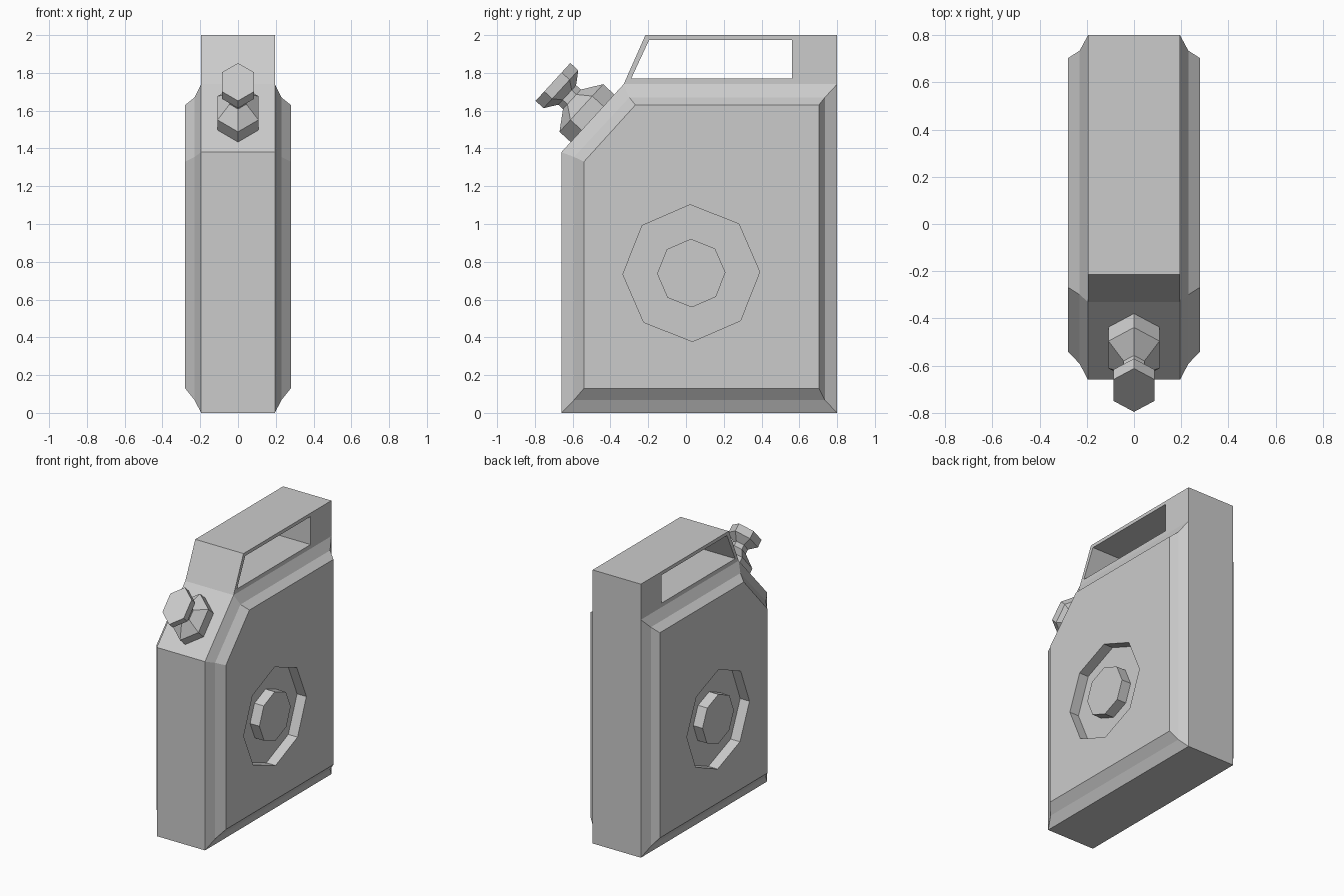
import bpy, bmesh, math
from mathutils import Vector

if "Cube" in bpy.data.objects:
    bpy.data.objects.remove(bpy.data.objects["Cube"])


def finish(bm, name):
    bmesh.ops.recalc_face_normals(bm, faces=bm.faces)
    mesh = bpy.data.meshes.new(name)
    bm.to_mesh(mesh)
    bm.free()
    obj = bpy.data.objects.new(name, mesh)
    bpy.context.collection.objects.link(obj)
    return obj


def ring(bm, pts, x):
    """Verts of a closed y-z outline at the given x."""
    return [bm.verts.new((x, y, z)) for y, z in pts]


def loop_edges(bm, loop):
    return [bm.edges.get(pair) or bm.edges.new(pair)
            for pair in zip(loop, loop[1:] + loop[:1])]


def bridge(bm, a, b):
    n = len(a)
    for i in range(n):
        j = (i + 1) % n
        bm.faces.new((a[i], a[j], b[j], b[i]))


def fill(bm, outer, hole, normal):
    edges = loop_edges(bm, outer) + loop_edges(bm, hole)
    bmesh.ops.triangle_fill(bm, use_beauty=True, edges=edges, normal=normal)


def octagon(r):
    angles = [math.radians(1 + 45 * i) for i in range(8)]
    return [(0.028 + r * math.cos(a), 0.74 + r * math.sin(a)) for a in angles]


# Can core with the carry handle opening
W = 0.195
outline = [(-0.66, 0), (0.8, 0), (0.8, 2), (-0.215, 2), (-0.33, 1.74), (-0.66, 1.38)]
opening = [(-0.29, 1.77), (0.56, 1.77), (0.56, 1.975), (-0.195, 1.975)]
bm = bmesh.new()
left, right = ring(bm, outline, -W), ring(bm, outline, W)
hole_l, hole_r = ring(bm, opening, -W), ring(bm, opening, W)
bridge(bm, left, right)
bridge(bm, hole_l, hole_r)
fill(bm, left, hole_l, (-1, 0, 0))
fill(bm, right, hole_r, (1, 0, 0))
finish(bm, "can_body_and_handle")

# Raised side panel with stepped bevel, round recess and centre boss
bm = bmesh.new()
steps = [
    (W, [(-0.66, 0), (0.8, 0), (0.8, 1.74), (-0.33, 1.74), (-0.66, 1.38)]),
    (0.23, [(-0.593, 0.068), (0.735, 0.068), (0.735, 1.67), (-0.30, 1.67), (-0.593, 1.355)]),
    (0.28, [(-0.54, 0.13), (0.703, 0.13), (0.703, 1.63), (-0.268, 1.63), (-0.54, 1.33)]),
]
loops = [ring(bm, pts, x) for x, pts in steps]
for a, b in zip(loops, loops[1:]):
    bridge(bm, a, b)
dish = [ring(bm, octagon(r), x)
        for r, x in [(0.362, 0.28), (0.362, 0.205), (0.181, 0.205), (0.181, 0.28)]]
for a, b in zip(dish, dish[1:]):
    bridge(bm, a, b)
bm.faces.new(dish[-1])
fill(bm, loops[-1], dish[0], (1, 0, 0))
panel = finish(bm, "side_panels")
panel.modifiers.new("mirror", 'MIRROR').use_mirror_merge = False

# Six-sided spout and cap, standing square on the sloped shoulder
base = Vector((0, -0.495, 1.56))
up_slope = Vector((0, 0.676, 0.737))
axis = Vector((0, -0.737, 0.676))


def spout_part(name, profile):
    bm = bmesh.new()
    rings = []
    for h, r in profile:
        rings.append([bm.verts.new(base + axis * h + up_slope * (r * math.cos(a))
                                   + Vector((0.73 * r * math.sin(a), 0, 0)))
                      for a in (math.pi / 3 * i for i in range(6))])
    for a, b in zip(rings, rings[1:]):
        bridge(bm, a, b)
    bm.faces.new(rings[0])
    bm.faces.new(rings[-1])
    finish(bm, name)


spout_part("spout_and_cap", [(-0.01, 0.171), (0.08, 0.171), (0.148, 0.07),
                             (0.182, 0.07), (0.227, 0.136), (0.284, 0.136)])
